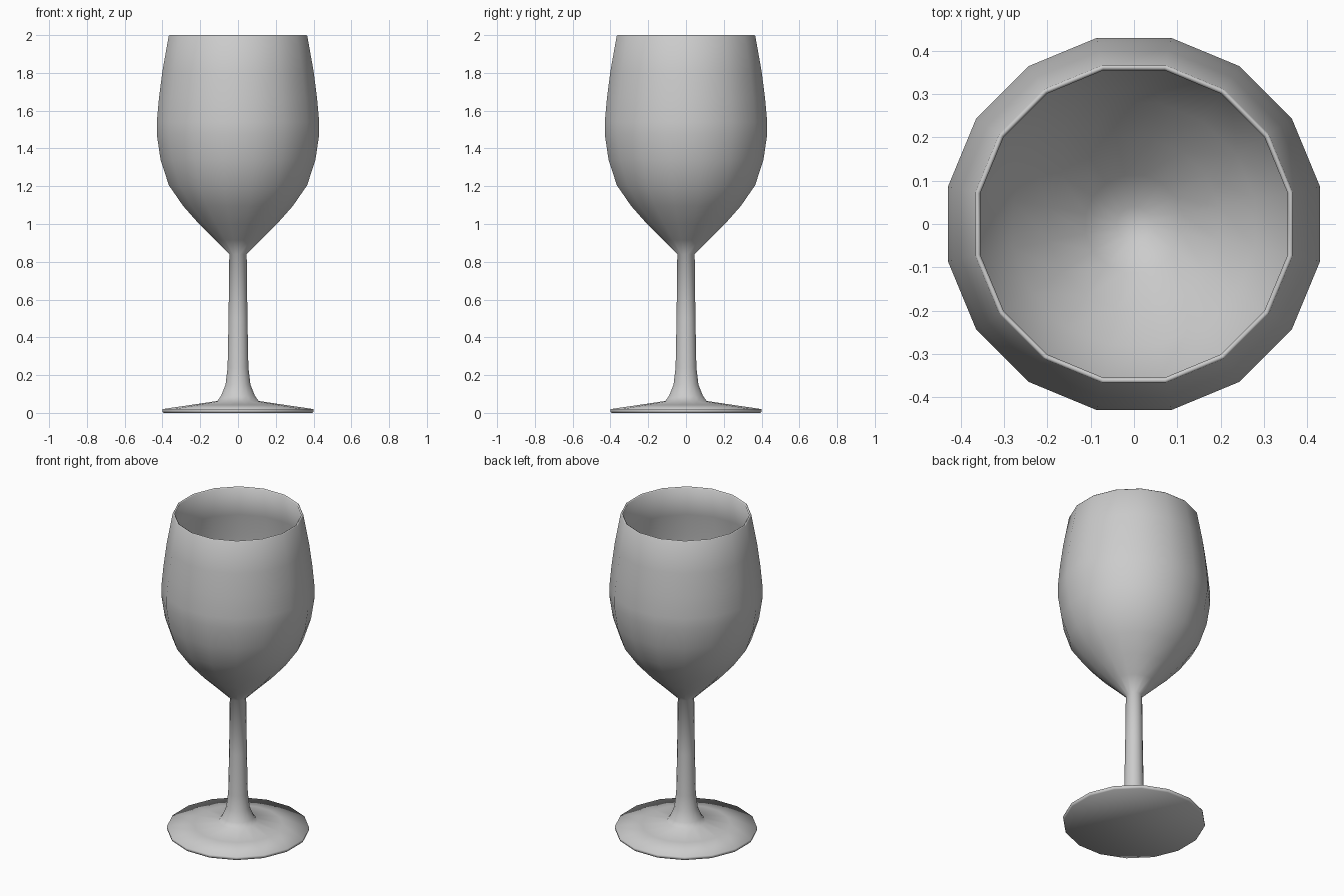
import bpy, bmesh
from math import cos, sin, pi

if "Cube" in bpy.data.objects:
    bpy.data.objects.remove(bpy.data.objects["Cube"])

SIDES = 16
K = 1 / cos(pi / SIDES)  # grid readings are across the flats' corners


def lathe(name, profile):
    """Revolve an (extent, z) profile; first and last rings are capped."""
    bm = bmesh.new()
    rings = []
    for x, z in profile:
        angles = [2 * pi * (i + 0.5) / SIDES for i in range(SIDES)]
        rings.append([bm.verts.new((x * K * cos(a), x * K * sin(a), z)) for a in angles])
    for lo, hi in zip(rings, rings[1:]):
        for i in range(SIDES):
            j = (i + 1) % SIDES
            bm.faces.new((lo[i], lo[j], hi[j], hi[i]))
    bm.faces.new(rings[0][::-1])
    bm.faces.new(rings[-1])
    for f in bm.faces:
        f.smooth = True
    bmesh.ops.recalc_face_normals(bm, faces=bm.faces)
    mesh = bpy.data.meshes.new(name)
    bm.to_mesh(mesh)
    bm.free()
    obj = bpy.data.objects.new(name, mesh)
    bpy.context.collection.objects.link(obj)
    return obj


# foot and stem
foot_stem = [(0.395, 0), (0.40, 0.008), (0.40, 0.02), (0.25, 0.042), (0.11, 0.063),
             (0.09, 0.09), (0.066, 0.15), (0.055, 0.24), (0.05, 0.50), (0.046, 0.84)]
# outer bowl
outer = [(0.12, 0.915), (0.206, 1.0), (0.29, 1.095), (0.366, 1.205), (0.41, 1.34),
         (0.43, 1.475), (0.43, 1.54), (0.418, 1.67), (0.40, 1.81), (0.367, 1.995)]
# rim and inner bowl
inner = [(0.363, 2.0), (0.355, 1.995), (0.388, 1.81), (0.406, 1.67), (0.418, 1.54),
         (0.418, 1.475), (0.398, 1.345), (0.355, 1.214), (0.28, 1.105), (0.197, 1.012),
         (0.112, 0.929), (0.04, 0.87)]

lathe("wine_glass", foot_stem + outer + inner)
